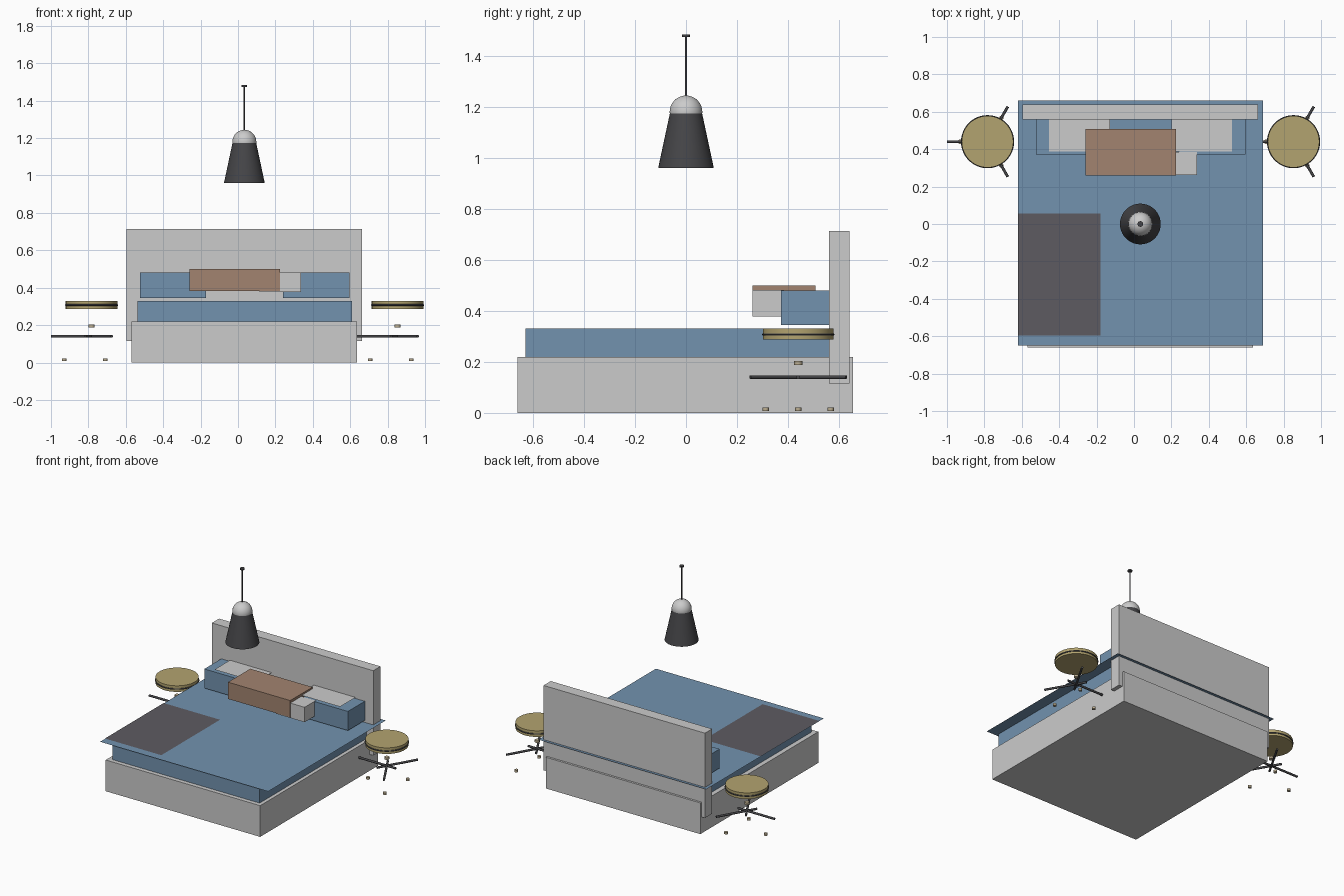
import bpy
from math import cos, sin, pi, radians
from mathutils import Vector

if "Cube" in bpy.data.objects:
    bpy.data.objects.remove(bpy.data.objects["Cube"])

CX = 0.034  # symmetry axis of the bed


def material(name, rgb):
    m = bpy.data.materials.new(name)
    m.diffuse_color = (*rgb, 1)
    m.use_nodes = True
    m.node_tree.nodes["Principled BSDF"].inputs["Base Color"].default_value = m.diffuse_color
    return m


BLUE = material("blue_fabric", (0.17, 0.29, 0.43))
BROWN = material("tan_fabric", (0.36, 0.23, 0.16))
THROW = material("charcoal_fabric", (0.11, 0.105, 0.12))
WOOD = material("olive_wood", (0.45, 0.37, 0.16))
FOOT = material("pale_wood", (0.5, 0.42, 0.28))
DARK = material("dark_metal", (0.06, 0.06, 0.065))


def finish(name, mat, smooth=False):
    o = bpy.context.object
    o.name = name
    if mat:
        o.data.materials.append(mat)
    if smooth:
        bpy.ops.object.shade_smooth_by_angle(angle=radians(35))
    return o


def box(name, x, y, z, mat=None):
    bpy.ops.mesh.primitive_cube_add(size=1, location=[(a + b) / 2 for a, b in (x, y, z)])
    bpy.context.object.scale = [b - a for a, b in (x, y, z)]
    return finish(name, mat)


def sheet(name, x, y, z, mat=None):
    bpy.ops.mesh.primitive_plane_add(size=1, location=(sum(x) / 2, sum(y) / 2, z))
    bpy.context.object.scale = (x[1] - x[0], y[1] - y[0], 1)
    return finish(name, mat)


def rod(name, a, b, r, mat=None, sides=16):
    a, b = Vector(a), Vector(b)
    d = b - a
    bpy.ops.mesh.primitive_cylinder_add(
        vertices=sides, radius=r, depth=d.length, location=(a + b) / 2,
        rotation=d.to_track_quat('Z', 'Y').to_euler())
    return finish(name, mat, True)


# Bed body
box("bed_base", (-0.57, 0.635), (-0.66, 0.655), (0, 0.22))
box("mattress", (-0.537, 0.61), (-0.63, 0.625), (0.22, 0.33), BLUE)
box("headboard", (-0.596, 0.663), (0.56, 0.64), (0.115, 0.713))

# Thin bedding sheets
sheet("bedspread", (-0.62, 0.69), (-0.65, 0.66), 0.331, BLUE)
sheet("folded_throw", (-0.62, -0.18), (-0.597, 0.057), 0.334, THROW)

# Pillows, each with a thin grey cover
for side, px, cx in (("left", (-0.523, -0.17), (-0.455, -0.128)),
                     ("right", (0.24, 0.597), (0.2, 0.525))):
    box(side + "_pillow", px, (0.372, 0.56), (0.345, 0.48), BLUE)
    sheet(side + "_pillow_cover", cx, (0.387, 0.567), 0.488)
box("small_cushion", (0.115, 0.337), (0.261, 0.385), (0.377, 0.482))
box("long_cushion", (-0.26, 0.225), (0.26, 0.508), (0.382, 0.5), BROWN)

# Two round side tables
for side, tx in (("left", -0.783), ("right", 0.853)):
    ty = 0.44
    rod(side + "_table_top", (tx, ty, 0.287), (tx, ty, 0.33), 0.138, WOOD, 48)
    bpy.ops.mesh.primitive_torus_add(location=(tx, ty, 0.307), major_radius=0.137,
                                     minor_radius=0.005, major_segments=48, minor_segments=8)
    finish(side + "_table_rim", DARK, True)
    rod(side + "_table_hub", (tx, ty, 0.188), (tx, ty, 0.203), 0.016, FOOT)
    for i in range(3):
        c, s = cos(pi / 3 + i * 2 * pi / 3), sin(pi / 3 + i * 2 * pi / 3)
        rod(f"{side}_table_leg_{i}", (tx - 0.07 * c, ty - 0.07 * s, 0.14),
            (tx + 0.217 * c, ty + 0.217 * s, 0.14), 0.0075, DARK, 12)
        fx, fy = tx + 0.147 * c, ty + 0.147 * s
        rod(f"{side}_table_foot_{i}", (fx, fy, 0.007), (fx, fy, 0.022), 0.012, FOOT)

# Pendant lamp: open shade, dome, cord, ceiling cap
bpy.ops.mesh.primitive_cone_add(vertices=40, radius1=0.109, radius2=0.062, depth=0.22,
                                end_fill_type='NOTHING', location=(CX, 0, 1.07))
finish("lamp_shade", DARK, True)
bpy.ops.mesh.primitive_uv_sphere_add(segments=40, ring_count=20, radius=0.064,
                                     location=(CX, 0, 1.18))
finish("lamp_dome", None, True)
rod("lamp_cord", (CX, 0, 1.24), (CX, 0, 1.475), 0.004, DARK, 12)
rod("ceiling_cap", (CX, 0, 1.473), (CX, 0, 1.483), 0.015, DARK, 24)
